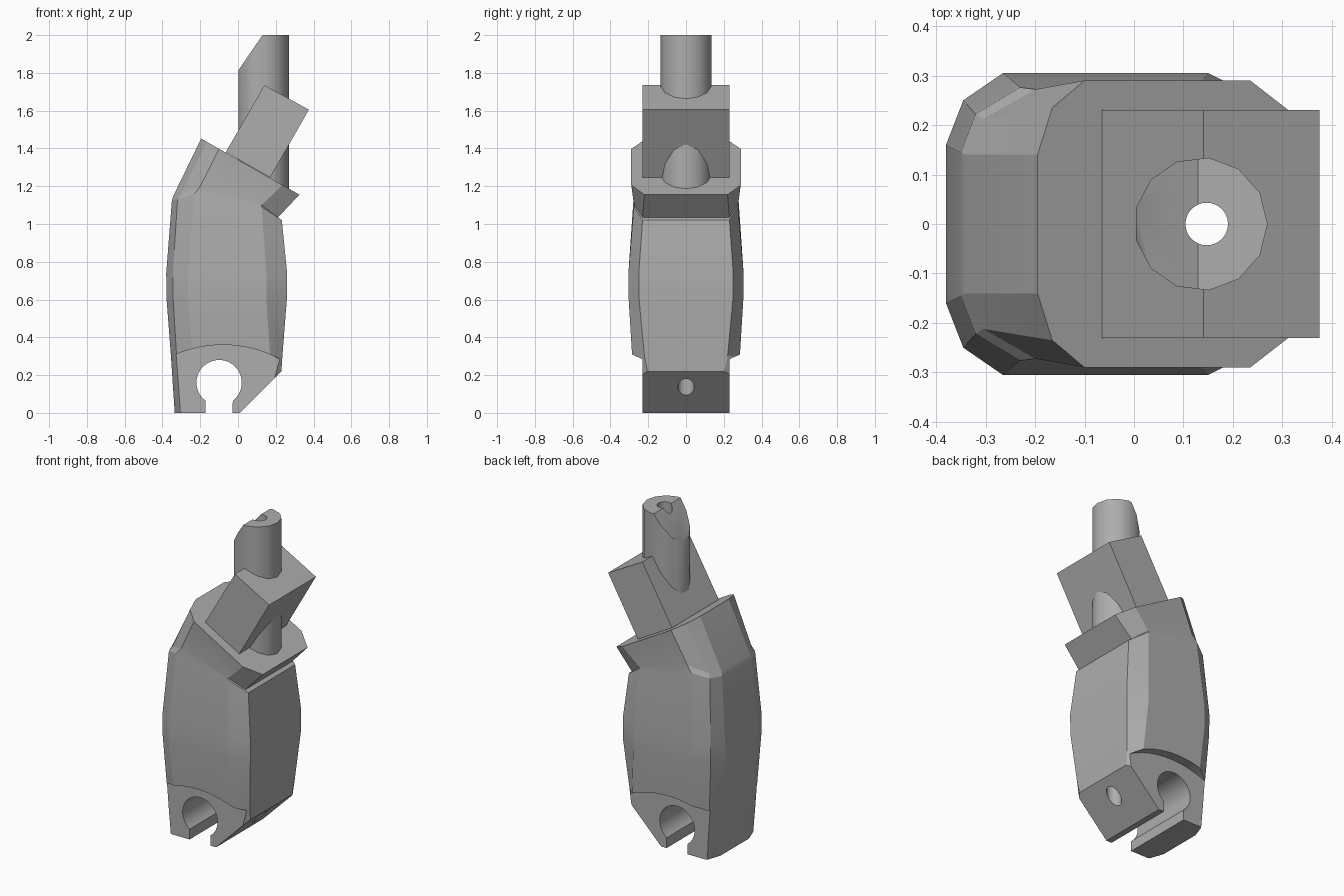
import bpy, bmesh
from math import sin, cos, pi, radians

cube = bpy.data.objects.get("Cube")
if cube:
    bpy.data.objects.remove(cube, do_unlink=True)

grey = bpy.data.materials.new("mid_grey")
grey.use_nodes = True
grey.diffuse_color = (0.42, 0.42, 0.42, 1)
grey.node_tree.nodes["Principled BSDF"].inputs["Base Color"].default_value = grey.diffuse_color


def loft(name, rings):
    """Skin a closed solid through rings with equal point counts."""
    bm = bmesh.new()
    loops = [[bm.verts.new(p) for p in ring] for ring in rings]
    n = len(loops[0])
    for a, b in zip(loops, loops[1:]):
        for i in range(n):
            j = (i + 1) % n
            bm.faces.new((a[i], a[j], b[j], b[i]))
    bm.faces.new(loops[0][::-1])
    bm.faces.new(loops[-1])
    bmesh.ops.recalc_face_normals(bm, faces=bm.faces)
    mesh = bpy.data.meshes.new(name)
    bm.to_mesh(mesh)
    bm.free()
    mesh.materials.append(grey)
    obj = bpy.data.objects.new(name, mesh)
    bpy.context.collection.objects.link(obj)
    return obj


def prism(name, profile, y0, y1):
    """Extrude an (x, z) profile along y."""
    return loft(name, [[(x, y, z) for x, z in profile] for y in (y0, y1)])


def arc(cx, cy, r, start, end, n):
    return [(cx + r * cos(start + (end - start) * i / n),
             cy + r * sin(start + (end - start) * i / n)) for i in range(n + 1)]


def column(name, cx, r, z0, z1, sides):
    pts = arc(cx, 0, r, 0, 2 * pi, sides)[:-1]
    return loft(name, [[(x, y, z) for x, y in pts] for z in (z0, z1)])


def activate(obj):
    bpy.ops.object.select_all(action='DESELECT')
    obj.select_set(True)
    bpy.context.view_layer.objects.active = obj


def cut(obj, cutter):
    """Subtract a cutter and throw it away."""
    cutter.hide_render = True
    mod = obj.modifiers.new("cut", 'BOOLEAN')
    mod.operation, mod.solver, mod.object = 'DIFFERENCE', 'EXACT', cutter
    activate(obj)
    bpy.ops.object.modifier_apply(modifier=mod.name)
    bpy.data.objects.remove(cutter, do_unlink=True)


def finish(obj, angle):
    activate(obj)
    bpy.ops.object.shade_smooth_by_angle(angle=radians(angle))


def mirrored(half):
    return half + [(x, -y, z) for x, y, z in reversed(half)]


def level(z, half):
    return mirrored([(x, y, z) for x, y in half])


def slope(x):
    """Height of the tilted head face."""
    return 1.455 - (x + 0.2) * 0.571


# Body: chamfered barrel flaring into a tilted head
belly = [(-.38, .16), (-.345, .25), (-.265, .305), (.15, .305), (.26, .25)]
head_top = [(-.195, .14), (-.165, .235), (-.1, .29), (.235, .29), (.325, .22)]
body = loft("body", [
    level(0, [(-.335, .14), (-.305, .225), (-.22, .27), (.16, .27), (.215, .16)]),
    level(.3, [(-.355, .15), (-.325, .235), (-.24, .285), (.17, .285), (.235, .22)]),
    level(.61, [(x * .997, y * .997) for x, y in belly]),
    level(.74, belly),
    mirrored([(-.35, .145, 1.125), (-.32, .222, 1.13), (-.23, .276, 1.16),
              (.126, .276, 1.09), (.232, .23, 1.02)]),
    mirrored([(-.342, .14, 1.15), (-.305, .212, 1.155), (-.2, .272, 1.2),
              (.125, .275, 1.1), (.212, .23, 1.035)]),
    mirrored([(x, y, slope(x)) for x, y in head_top]),
])

# Jaw: thinner cheeks under an arch, keyhole slot, slanted heel
arch = arc(-.08, -.28, .64, 0, 2 * pi, 96)[:-1]
for side in (-1, 1):
    cut(body, prism("cheek_cutter", arch, side * .23, side * .6))
keyhole = arc(-.1, .16, .12, radians(-53), radians(233), 40)
keyhole += [(-.172, -.1), (-.028, -.1)]
cut(body, prism("keyhole_cutter", keyhole, -.5, .5))
cut(body, prism("heel_cutter", [(-.09, -.1), (.51, .5), (.51, -.1)], -.5, .5))

# Block sitting on the tilted head
block = prism("block", [(.14, 1.735), (.375, 1.605), (.17, 1.246), (-.065, 1.38)], -.23, .23)

# Upright rod with a bevelled tip
rod = column("rod", .135, .135, 1.1, 2, 13)
cut(rod, prism("tip_cutter", [(-.137, 1.61), (.198, 2.1), (-.137, 2.1)], -.3, .3))

# Vertical bore through everything
for part, angle in ((body, 20), (block, 20), (rod, 35)):
    cut(part, column("bore_cutter", .147, .043, -.2, 2.2, 32))
    finish(part, angle)
